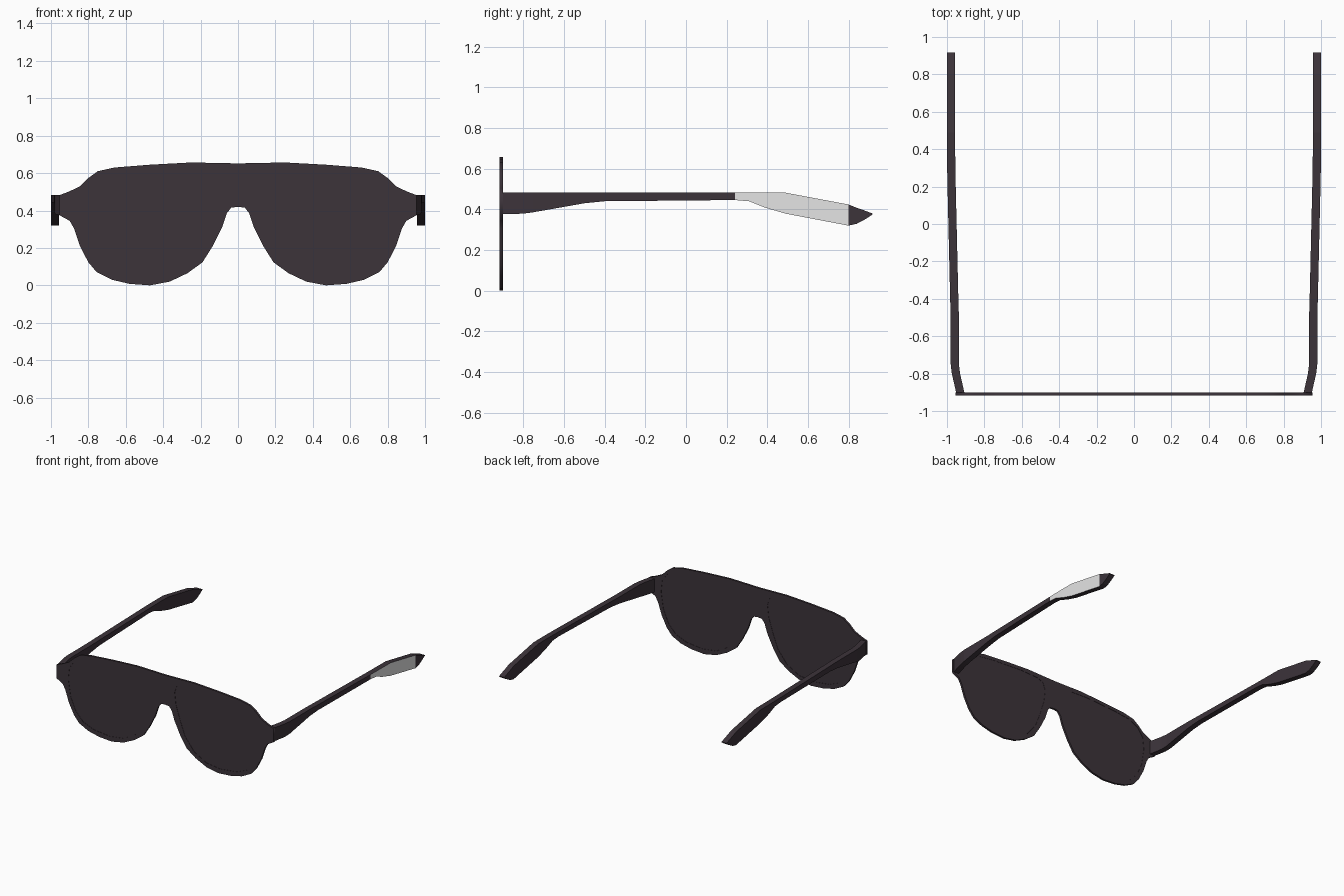
import bpy, bmesh, math

if "Cube" in bpy.data.objects:
    bpy.data.objects.remove(bpy.data.objects["Cube"])


def make_material(name, rgb):
    m = bpy.data.materials.new(name)
    m.diffuse_color = (*rgb, 1)
    m.use_nodes = True
    m.node_tree.nodes["Principled BSDF"].inputs["Base Color"].default_value = m.diffuse_color
    return m


DARK = make_material("dark plum plastic", (0.045, 0.033, 0.042))
GREY = make_material("light grey panel", (0.78, 0.78, 0.78))


def plate(name, loops, half_depth):
    """Flat upright plate; inner loops become holes."""
    cu = bpy.data.curves.new(name, 'CURVE')
    cu.dimensions = '2D'
    cu.fill_mode = 'BOTH'
    cu.extrude = half_depth
    for pts in loops:
        sp = cu.splines.new('POLY')
        sp.points.add(len(pts) - 1)
        for p, (x, z) in zip(sp.points, pts):
            p.co = (x, z, 0, 1)
        sp.use_cyclic_u = True
    cu.materials.append(DARK)
    ob = bpy.data.objects.new(name, cu)
    ob.rotation_euler.x = math.pi / 2
    ob.location.y = -0.909
    bpy.context.collection.objects.link(ob)
    bpy.ops.object.select_all(action='DESELECT')
    ob.select_set(True)
    bpy.context.view_layer.objects.active = ob
    bpy.ops.object.convert(target='MESH')


def mirrored(pts):
    return [(-x, z) for x, z in reversed(pts)]


# Right half of the front outline, from top centre round to the bridge
half = [(0.25, .657), (.47, .645), (.66, .63), (.75, .61), (.80, .574),
        (.845, .53), (.90, .503), (.955, .482), (.955, .375), (.90, .345),
        (.877, .305), (.845, .21), (.80, .123), (.755, .07), (.675, .03),
        (.58, .008), (.47, 0), (.365, .02), (.27, .065), (.19, .123),
        (.135, .21), (.085, .31), (.06, .385), (.037, .415)]
outline = [(0, .652)] + half + [(0, .42)] + mirrored(half)

# Lens opening
lens = [(.85, .395), (.84, .487), (.79, .556), (.71, .594), (.58, .611),
        (.31, .626), (.16, .62), (.107, .6), (.085, .54), (.096, .444),
        (.134, .326), (.176, .214), (.257, .112), (.364, .053), (.487, .037),
        (.63, .053), (.72, .09), (.786, .16), (.83, .262)]

plate("front_frame", [outline, lens, mirrored(lens)], 0.008)
plate("right_lens", [lens], 0.006)
plate("left_lens", [mirrored(lens)], 0.006)

# Temple arm stations: y, top, bottom, centre x
stations = [(-.905, .483, .376, .928), (-.80, .483, .379, .952),
            (-.75, .483, .386, .958), (-.50, .483, .430, .958),
            (-.40, .483, .440, .961), (.24, .483, .446, .976),
            (.31, .483, .440, .977), (.385, .483, .410, .978),
            (.49, .482, .379, .978), (.80, .424, .320, .978),
            (.84, .408, .329, .978), (.88, .394, .350, .978),
            (.917, .380, .374, .978)]


def arm(name, side, has_panel):
    bm = bmesh.new()
    w = 0.022
    rings = []
    for y, top, bot, xc in stations:
        rings.append([bm.verts.new((side * (xc + dx), y, z)) for dx, z in
                      ((-w, bot), (w, bot), (w, top), (-w, top))])
    for a, b in zip(rings, rings[1:]):
        for i in range(4):
            j = (i + 1) % 4
            bm.faces.new((a[i], a[j], b[j], b[i]))
    bm.faces.new(rings[0])
    bm.faces.new(rings[-1])
    bmesh.ops.recalc_face_normals(bm, faces=bm.faces)
    # Grey panel on the outer face of the ear end
    for f in bm.faces:
        if has_panel and f.normal.x * side > 0.9 and .24 < f.calc_center_median().y < .80:
            f.material_index = 1
    me = bpy.data.meshes.new(name)
    bm.to_mesh(me)
    bm.free()
    me.materials.append(DARK)
    me.materials.append(GREY)
    bpy.context.collection.objects.link(bpy.data.objects.new(name, me))


arm("right_temple_arm", 1, True)
arm("left_temple_arm", -1, False)
